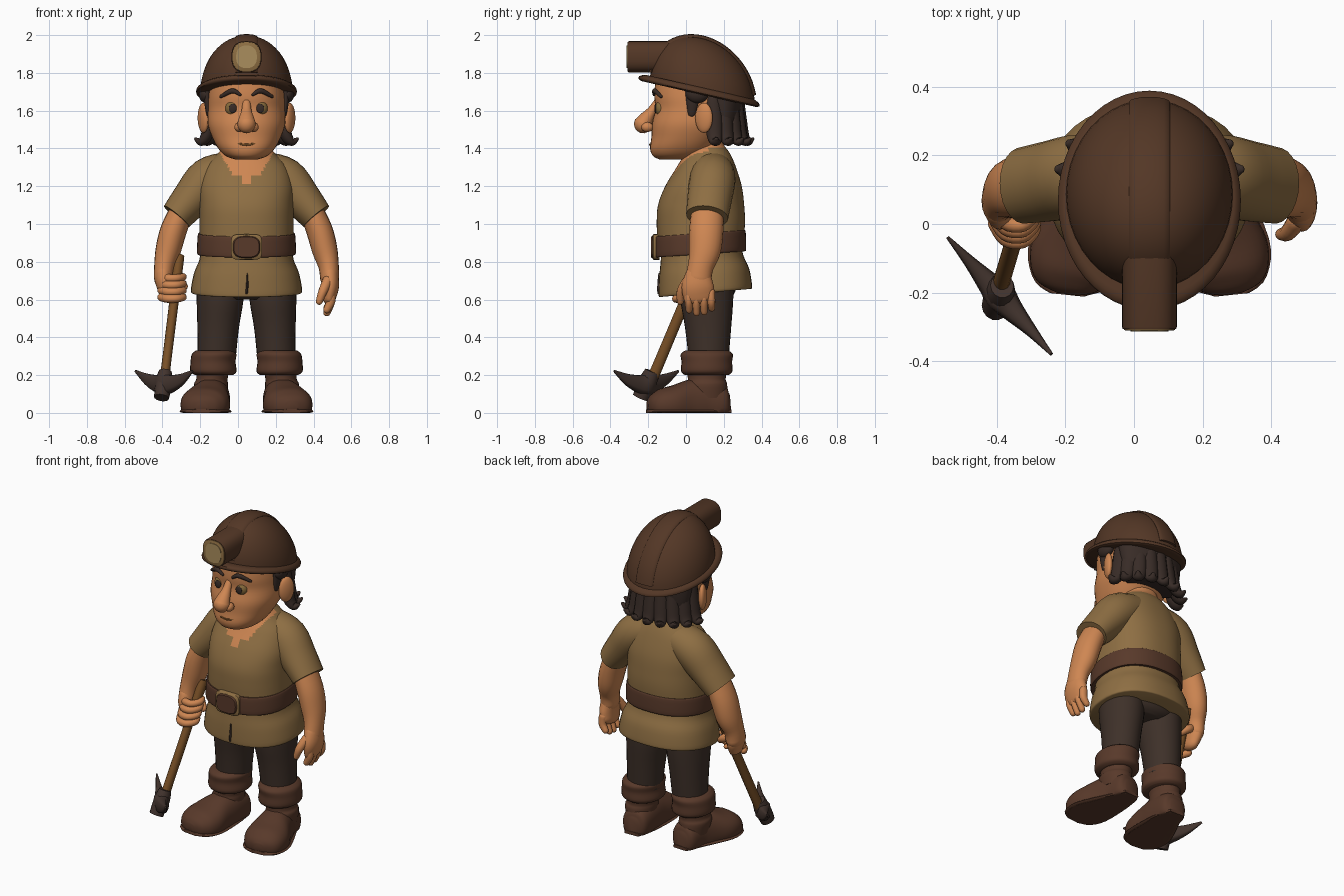
import bpy, bmesh, math
from mathutils import Vector

CX = 0.045                                   # symmetry plane of the figure
X, Y, Z = Vector((1, 0, 0)), Vector((0, 1, 0)), Vector((0, 0, 1))


def colour(name, r, g, b):
    m = bpy.data.materials.new(name)
    m.diffuse_color = (r, g, b, 1)
    return m


HELMET = colour("helmet_brown", .087, .038, .019)
TUNIC = colour("tunic_olive", .27, .157, .056)
SKIN = colour("skin", .62, .24, .085)
HAIR = colour("hair_dark", .04, .025, .02)
PANTS = colour("trouser_grey", .048, .03, .022)
LEATHER = colour("leather", .098, .041, .023)
WOOD = colour("handle_wood", .19, .08, .02)
METAL = colour("dull_metal", .055, .034, .027)
EYE = colour("eye_olive", .25, .15, .045)
LENS = colour("lamp_lens", .40, .27, .11)


def finish(ob, name, *mats):
    ob.name = name
    for m in mats:
        ob.data.materials.append(m)
    bpy.ops.object.select_all(action='DESELECT')
    ob.select_set(True)
    bpy.context.view_layer.objects.active = ob
    bpy.ops.object.shade_smooth_by_angle(angle=math.radians(45))
    return ob


def spline(pts, sub):
    """Catmull-Rom through tuples of any length."""
    out = []
    for i in range(len(pts) - 1):
        a, b, c, d = pts[max(i - 1, 0)], pts[i], pts[i + 1], pts[min(i + 2, len(pts) - 1)]
        for k in range(sub):
            t = k / sub
            out.append([.5 * (2 * q + (r - p) * t + (2 * p - 5 * q + 4 * r - s) * t * t
                              + (3 * q - p - 3 * r + s) * t ** 3) for p, q, r, s in zip(a, b, c, d)])
    return out + [list(pts[-1])]


def sweep(name, pts, mats, n=20, sub=4, ref=X, axis=None, shear=0, p=2.0, round_=False, floor=None, rule=None):
    """Skin of superellipse rings (x, y, z, ra, rb) along a path."""
    mats = mats if isinstance(mats, tuple) else (mats,)
    path = spline(pts, sub)
    rings = []
    for i, (x, y, z, ra, rb) in enumerate(path):
        j, k = max(i - 1, 0), min(i + 1, len(path) - 1)
        t = axis or (Vector(path[k][:3]) - Vector(path[j][:3])).normalized()
        rings.append((Vector((x + CX, y, z)), t, ra, rb))
    if round_:
        def cap(ring, sign):
            c, t, ra, rb = ring
            r = min(ra, rb)
            return [(c + t * sign * r * math.sin(a), t, ra * math.cos(a), rb * math.cos(a)) for a in (.5, 1.0, 1.4)]
        rings = cap(rings[0], -1)[::-1] + rings + cap(rings[-1], 1)
    bm = bmesh.new()
    loops = []
    for c, t, ra, rb in rings:
        u = (ref - t * ref.dot(t)).normalized()
        v = t.cross(u)
        loop = []
        for k in range(n):
            a = 2 * math.pi * k / n
            ca, sa = math.cos(a), math.sin(a)
            w = c + u * ra * math.copysign(abs(ca) ** (2 / p), ca) + v * rb * math.copysign(abs(sa) ** (2 / p), sa)
            w.z += shear * (w.y - c.y)
            if floor is not None:
                w.z = max(w.z, floor)
            loop.append(bm.verts.new(w))
        loops.append(loop)
    for a, b in zip(loops, loops[1:]):
        for k in range(n):
            bm.faces.new((a[k], a[k - 1], b[k - 1], b[k]))
    bm.faces.new(loops[0])
    bm.faces.new(loops[-1])
    bmesh.ops.recalc_face_normals(bm, faces=bm.faces)
    if rule:
        for f in bm.faces:
            q = f.calc_center_median()
            f.material_index = rule(q.x - CX, q.y, q.z)
    me = bpy.data.meshes.new(name)
    bm.to_mesh(me)
    bm.free()
    ob = bpy.data.objects.new(name, me)
    bpy.context.collection.objects.link(ob)
    return finish(ob, name, *mats)


def stack(name, rows, mats, n=40, **kw):
    """Upright body from rows (z, half width, front y, back y)."""
    pts = [(0, (f + b) / 2, z, w, (b - f) / 2) for z, w, f, b in rows]
    return sweep(name, pts, mats, n=n, axis=Z, **kw)


def ball(name, loc, size, mat, rot=(0, 0, 0)):
    bpy.ops.mesh.primitive_uv_sphere_add(segments=24, ring_count=14, radius=1, rotation=rot,
                                         location=(loc[0] + CX, loc[1], loc[2]))
    ob = bpy.context.object
    ob.scale = size
    return finish(ob, name, mat)


# Tunic body with open, slit neckline
def neckline(x, y, z):
    x = abs(x)
    if y < .12:
        return int(z > 1.26 + max(0, x - .07) * 1.6 or (x < .03 and z > 1.15 + x * 5))
    return int(z > 1.405)


stack("tunic", [(.86, .25, -.15, .30), (1.0, .25, -.155, .312), (1.1, .25, -.148, .308), (1.2, .25, -.11, .295),
                (1.3, .22, -.05, .265), (1.37, .155, -.01, .235), (1.42, .11, .0, .2), (1.46, .1, .0, .19)],
      (TUNIC, SKIN), n=88, sub=9, p=2.3, rule=neckline)
stack("tunic_skirt", [(.635, .285, -.14, .345), (.65, .295, -.145, .35), (.74, .278, -.142, .335),
                      (.81, .25, -.135, .305), (.88, .24, -.13, .29)], TUNIC, shear=.09, p=2.3)
sweep("skirt_slit", [(0, -.142, .63, .007, .01), (.004, -.144, .68, .006, .008), (.004, -.142, .74, .002, .004)],
      HAIR, n=8)

# Belt and buckle
stack("belt", [(.84, .253, -.158, .31), (.85, .262, -.167, .318), (.94, .258, -.166, .316), (.95, .25, -.158, .308)],
      LEATHER, n=56, shear=.07, p=2.3)
for nm, r, h, y, m, pw in (("buckle_frame", .082, .068, -.178, TUNIC, 5), ("buckle_plate", .072, .058, -.186, LEATHER, 3)):
    sweep(nm, [(0, -.14, .878, r, h), (0, y + .006, .878, r, h), (0, y, .878, r * .92, h * .92)], m, n=24, sub=1,
          axis=-Y, p=pw)

# Hips
stack("hips", [(.6, .12, .0, .22), (.64, .23, -.04, .26), (.75, .24, -.08, .28)], PANTS)

# Limbs built on both sides
for s, side in ((-1, "right"), (1, "left")):
    def part(name, pts, mat, **kw):
        return sweep(side + "_" + name, [(s * q[0],) + tuple(q[1:]) for q in pts], mat, **kw)
    part("trouser_leg", [(.14, .11, .72, .125, .14), (.14, .11, .6, .124, .14), (.15, .117, .45, .11, .122),
                         (.158, .12, .28, .1, .105)], PANTS, n=28, axis=Z)
    part("boot_cuff", [(.172, .11, .2, .1, .115), (.175, .11, .22, .122, .136), (.177, .11, .27, .119, .134),
                       (.172, .11, .31, .118, .138), (.168, .11, .33, .1, .115)], LEATHER, n=28, axis=Z)
    part("boot_shaft", [(.185, .11, .08, .085, .11), (.188, .11, .15, .09, .108), (.183, .11, .18, .083, .1),
                        (.178, .11, .25, .09, .11)], LEATHER, n=24, axis=Z)
    part("boot_foot", [(.17, .233, .05, .04, .05), (.172, .205, .05, .078, .09), (.178, .11, .06, .092, .12),
                       (.195, .02, .05, .108, .125), (.215, -.07, .045, .13, .1), (.23, -.14, .04, .12, .085),
                       (.237, -.185, .04, .085, .055), (.24, -.205, .04, .03, .025)], LEATHER, n=28, floor=0, p=2.3)
    part("boot_sole", [(.17, .238, .008, .05, .012), (.178, .12, .008, .092, .012), (.215, -.07, .008, .137, .012),
                       (.235, -.17, .008, .11, .012), (.24, -.207, .008, .05, .012)], LEATHER, n=16, floor=0, p=3)
    part("sleeve", [(.09, .14, 1.285, .10, .11), (.2, .14, 1.235, .118, .122), (.29, .125, 1.135, .104, .118),
                    (.37, .112, 1.04, .087, .112)], TUNIC, n=24)
    part("arm", [(.33, .115, 1.1, .06, .085), (.385, .108, .97, .07, .09), (.415, .1, .86, .067, .084),
                 (.435, .078, .775, .054, .068), (.44, .065, .71, .05, .07)], SKIN, round_=True)

    # Head details
    part("eyebrow", [(.035, -.168, 1.685, .009, .008), (.075, -.166, 1.705, .011, .014),
                     (.135, -.132, 1.675, .008, .009)], HAIR, n=10, ref=Y, round_=True)
    ball(side + "_eye", (s * .075, -.128, 1.612), (.038, .036, .042), EYE)
    ball(side + "_pupil", (s * .073, -.161, 1.612), (.021, .007, .024), HAIR)
    ball(side + "_nostril", (s * .04, -.205, 1.513), (.024, .032, .026), SKIN)
    ball(side + "_ear", (s * .228, .095, 1.562), (.024, .05, .08), SKIN, (0, 0, -s * .45))
    part("sideburn", [(.205, .04, 1.76, .02, .05), (.208, .035, 1.66, .018, .035), (.2, .03, 1.58, .012, .02)],
         HAIR, round_=True)
    ball(side + "_temple_hair", (s * .215, .06, 1.69), (.038, .06, .05), HAIR)

# Head
stack("head", [(1.342, .06, -.14, .06), (1.36, .11, -.175, .1), (1.4, .15, -.19, .15), (1.46, .182, -.183, .2),
               (1.53, .205, -.18, .25), (1.61, .205, -.162, .27), (1.68, .203, -.168, .28), (1.78, .19, -.16, .28)],
      SKIN, p=2.2)
sweep("nose", [(0, -.15, 1.65, .02, .018), (0, -.18, 1.6, .027, .025), (0, -.212, 1.555, .042, .04),
               (0, -.226, 1.53, .05, .05)], SKIN, round_=True)
sweep("mouth", [(-.06, -.172, 1.428, .005, .005), (0, -.19, 1.42, .006, .006), (.06, -.172, 1.428, .005, .005)],
      WOOD, n=8, ref=Z)

# Hair mass and flared locks
stack("hair", [(1.46, .17, .12, .27), (1.55, .2, .11, .29), (1.65, .213, .08, .305), (1.74, .21, .06, .31)], HAIR)
for i in range(9):
    a = math.radians(-80 + 20 * i)
    lock = [(.205 * f * math.sin(a), .12 + .175 * f * math.cos(a), z, r, r * .75)
            for f, z, r in ((.9, 1.66, .04), (.97, 1.54, .045), (1.05, 1.465, .042), (1.2, 1.435, .03), (1.33, 1.45, .012))]
    sweep("hair_lock_%d" % (i + 1), lock, HAIR, n=12, ref=Vector((math.cos(a), -math.sin(a), 0)), round_=True)

# Helmet: dome, brim, crest and lamp
TILT = -.226
dome = []
for i in range(9):
    t = math.radians(11.1 * i)
    r, h = max(math.cos(t), .02) ** .95, math.sin(t)
    dome.append((1.69 + .3 * h, .245 * r, .08 - .272 * r, .08 + .285 * r))
stack("helmet_dome", dome, HELMET, shear=TILT, sub=2)
stack("helmet_brim", [(1.688, .25, -.235, .37), (1.695, .266, -.25, .388), (1.712, .264, -.247, .385),
                      (1.725, .248, -.215, .36)], HELMET, n=48, shear=TILT, sub=2)
crest = []
for i in range(13):
    t = math.radians(10 + 160 * i / 12)
    y = -.275 * math.cos(t)
    crest.append((0, .085 - y * -1, 1.69 + .293 * math.sin(t) + TILT * y, .06, .016))
sweep("helmet_crest", crest, HELMET, n=16, sub=2)
sweep("lamp_casing", [(0, .02, 1.885, .08, .083), (0, -.3, 1.885, .08, .083), (0, -.306, 1.885, .078, .081)],
      HELMET, n=32, sub=1, axis=-Y, p=2.6)
sweep("lamp_ring", [(0, -.3, 1.885, .076, .08), (0, -.309, 1.885, .074, .078), (0, -.311, 1.885, .07, .074)],
      TUNIC, n=32, sub=1, axis=-Y, p=2.6)
sweep("lamp_lens", [(0, -.305, 1.885, .055, .06), (0, -.314, 1.885, .055, .06)], LENS, n=32, sub=1, axis=-Y, p=2.4)

# Open hand
sweep("left_palm", [(.44, .065, .74, .046, .066), (.445, .062, .67, .045, .085), (.438, .07, .61, .036, .082)],
      SKIN, round_=True)
for i in range(4):
    y = .012 + .04 * i
    low = (.545, .53, .535, .555)[i]
    sweep("left_finger_%d" % (i + 1), [(.445, y, .64, .025, .022), (.446, y + .002, .59, .024, .021),
                                       (.425, y + .004, low, .019, .018)], SKIN, n=12, round_=True)
sweep("left_thumb", [(.43, .01, .7, .028, .028), (.405, -.025, .645, .024, .024), (.385, -.03, .59, .018, .018)],
      SKIN, n=12, round_=True)

# Gripping hand
sweep("right_palm", [(-.44, .065, .74, .046, .066), (-.437, .055, .69, .045, .072), (-.43, .045, .64, .035, .06)],
      SKIN, round_=True)
for i in range(4):
    z, y = .725 - .036 * i, .06 - .016 * i
    sweep("right_finger_%d" % (i + 1), [(-.45, y - .01, z - .005, .022, .022), (-.42, y - .055, z - .012, .022, .022),
                                        (-.37, y - .062, z - .012, .021, .021), (-.335, y - .025, z - .005, .019, .019),
                                        (-.345, y + .012, z, .016, .016)], SKIN, n=12, ref=Z, round_=True)
sweep("right_thumb", [(-.42, .075, .73, .026, .026), (-.37, .09, .7, .024, .024), (-.33, .06, .67, .02, .02)],
      SKIN, n=12, ref=Z, round_=True)

# Pickaxe
sweep("pick_handle", [(-.445, -.225, .085, .03, .032), (-.432, -.17, .2, .025, .03), (-.385, -.01, .58, .025, .029),
                      (-.357, .1, .83, .028, .032)], WOOD, n=14)
sweep("pick_head", [(-.588, -.04, .222, .006, .005), (-.525, -.11, .178, .03, .018), (-.47, -.172, .155, .046, .034),
                    (-.435, -.212, .15, .054, .046), (-.4, -.252, .155, .046, .034), (-.345, -.312, .178, .03, .018),
                    (-.286, -.38, .222, .006, .005)], METAL, n=12, ref=Z, p=3)
sweep("pick_socket", [(-.45, -.24, .08, .04, .045), (-.436, -.2, .17, .045, .05), (-.43, -.18, .22, .034, .038)],
      METAL, n=14, sub=2)
